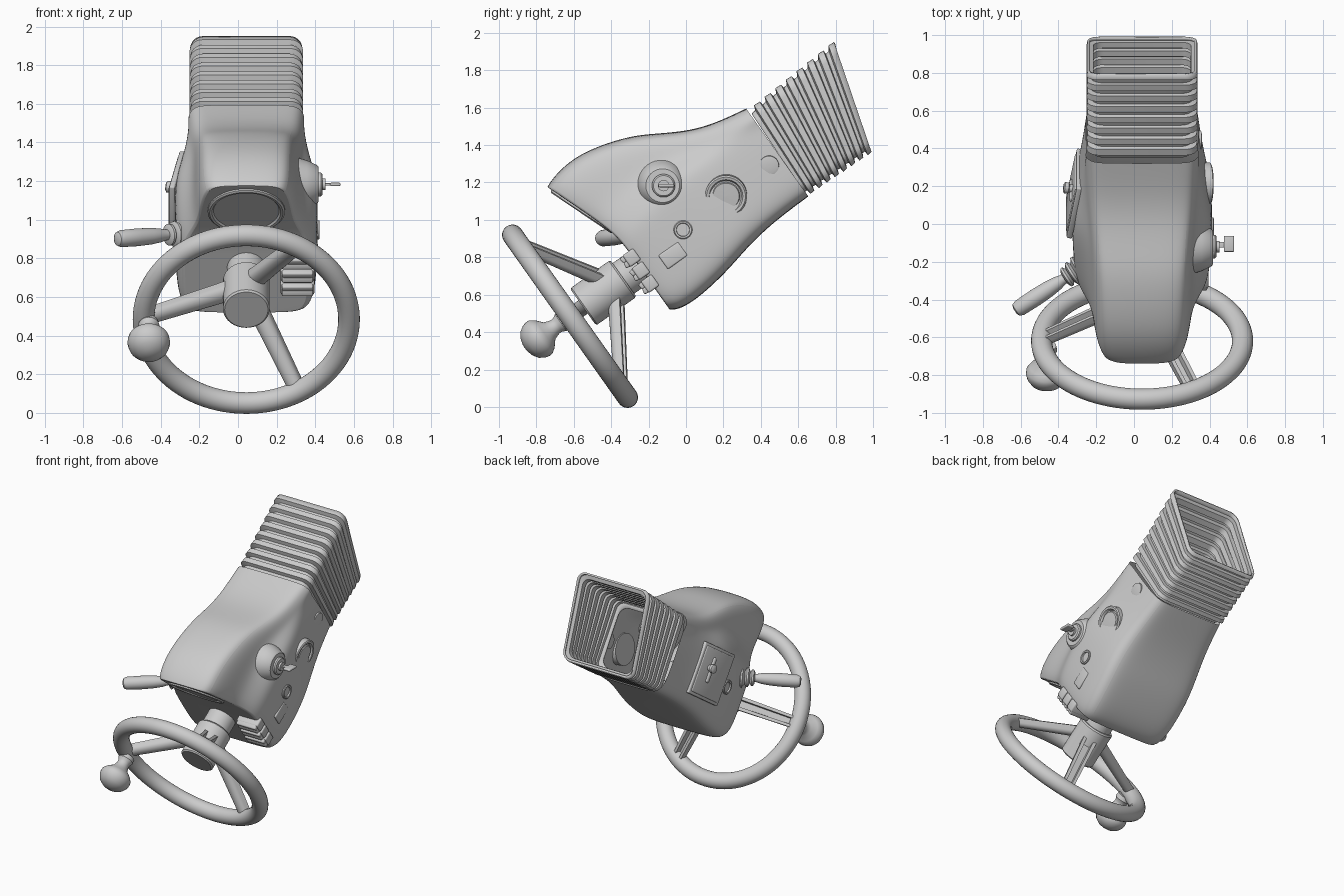
import bpy, bmesh
from math import sin, cos, pi, radians
from mathutils import Vector, Matrix

if "Cube" in bpy.data.objects:
    bpy.data.objects.remove(bpy.data.objects["Cube"])

# Column frame: local x = right, local y = up along wheel plane, local z = towards driver
CX = 0.043
U, A = Vector((0, -.578, .816)), Vector((0, .816, .578))
M = Matrix(((1, 0, 0, CX), (0, U.y, -A.y, -.62), (0, U.z, -A.z, .485), (0, 0, 0, 1)))
T = Matrix.Translation


def R(deg, axis):
    return Matrix.Rotation(radians(deg), 4, axis)


def finish(name, bm, mat=Matrix(), angle=35):
    bmesh.ops.recalc_face_normals(bm, faces=bm.faces)
    me = bpy.data.meshes.new(name)
    bm.to_mesh(me)
    bm.free()
    ob = bpy.data.objects.new(name, me)
    bpy.context.collection.objects.link(ob)
    ob.matrix_world = mat
    bpy.ops.object.select_all(action='DESELECT')
    ob.select_set(True)
    bpy.context.view_layer.objects.active = ob
    bpy.ops.object.shade_smooth_by_angle(angle=radians(angle))
    return ob


def loft(rings, caps=(True, True)):
    bm = bmesh.new()
    vs = [[bm.verts.new(p) for p in ring] for ring in rings]
    n = len(vs[0])
    for a, b in zip(vs, vs[1:]):
        for i in range(n):
            bm.faces.new((a[i], a[(i + 1) % n], b[(i + 1) % n], b[i]))
    if caps[0]:
        bm.faces.new(vs[0])
    if caps[1]:
        bm.faces.new(vs[-1])
    return bm, vs


def lathe(name, profile, mat, n=40):
    rings = [[(r * cos(2 * pi * i / n), r * sin(2 * pi * i / n), h) for i in range(n)] for r, h in profile]
    return finish(name, loft(rings)[0], mat)


def box(name, size, mat, bevel=.008):
    bm = bmesh.new()
    bmesh.ops.create_cube(bm, size=1, matrix=Matrix.Diagonal((*size, 1)))
    bmesh.ops.bevel(bm, geom=bm.edges[:], offset=bevel, segments=3, profile=.5, affect='EDGES')
    return finish(name, bm, mat)


def side(x, y, z, s=1):
    return T((x, y, z)) @ R(90 * s, 'Y')


def along(p, d):
    return T(p) @ Vector(d).to_track_quat('Z', 'Y').to_matrix().to_4x4()


# Housing: t, skew, half width, hood half width, bottom, shoulder, top
stations = [(.455, 1, .33, .237, -.28, .20, .635), (.50, .9, .35, .255, -.31, .22, .662),
            (.62, .55, .365, .26, -.318, .25, .688), (.82, .1, .372, .26, -.29, .29, .612),
            (.95, 0, .366, .265, -.257, .30, .525), (1.08, 0, .346, .275, -.232, .28, .448),
            (1.22, 0, .322, .283, -.218, .27, .395), (1.41, 0, .298, .288, -.214, .26, .362)]
rings = []
for t, k, W, H, vb, s, vt in stations:
    d = vt - s
    half = [(W * .5, vb), (W * .87, vb + .008), (W * .98, vb + .07), (W, vb + .18), (W, s - .12),
            (W - .008, s - .02), (H + .015, s + .25 * d), (H, s + .6 * d), (H - .03, s + .92 * d), (H * .6, vt)]
    full = half + [(-x, v) for x, v in reversed(half)]
    rings.append([(x, v, -(t - .155 * k * max(0, min(1, (v - .22) / .415)))) for x, v in full])
bm, vs = loft(rings, (False, False))
n = len(vs[0])
for i in range(n // 2 - 1):
    bm.faces.new((vs[0][i], vs[0][i + 1], vs[0][n - 2 - i], vs[0][n - 1 - i]))
crease = bm.edges.layers.float.new('crease_edge')
for ring, c in ((vs[0], .85), (vs[-1], 1)):
    for i in range(n):
        e = bm.edges.get((ring[i], ring[(i + 1) % n]))
        e[crease] = c
body = finish('housing', bm, M, 50)
mod = body.modifiers.new('smooth', 'SUBSURF')
mod.levels = mod.render_levels = 3


# Bellows between two tilted rounded rectangles
def bellow_ring(f, scale):
    top = Vector((CX, .335, 1.59)).lerp(Vector((CX, .79, 1.955)), f)
    bot = Vector((CX, .645, 1.125)).lerp(Vector((CX, .993, 1.36)), f)
    c, h = (top + bot) / 2, (top - bot) / 2
    v = h.normalized()
    hw, hh, r = .294 - .295 * (1 - scale), h.length - .295 * (1 - scale), .065
    out = []
    for q, (sx, sy) in enumerate(((1, 1), (-1, 1), (-1, -1), (1, -1))):
        for j in range(7):
            a = pi / 2 * (q + j / 6)
            out.append(c + Vector((sx * (hw - r) + r * cos(a), 0, 0)) + v * (sy * (hh - r) + r * sin(a)))
    return out


N = 8
rings = [bellow_ring(0, .78), bellow_ring(0, .9)]
for i in range(N):
    rings += [bellow_ring((i + f) / N, s) for f, s in ((.08, .91), (.38, .915), (.5, 1), (1, .985))]
bellows = finish('bellows', loft(rings, (False, False))[0], angle=25)
mod = bellows.modifiers.new('thickness', 'SOLIDIFY')
mod.thickness, mod.offset = .014, -1

# Steering wheel rim, hub and column
bpy.ops.mesh.primitive_torus_add(major_radius=.532, minor_radius=.056, major_segments=96, minor_segments=24)
rim = bpy.context.object
rim.name = 'wheel_rim'
rim.matrix_world = M
bpy.ops.object.shade_smooth()
lathe('wheel_hub', [(.112, -.085), (.121, -.094), (.121, -.34), (.112, -.35)], M, 48)
lathe('steering_column', [(.1, -.33), (.1, -.85), (.07, -.86), (.07, -.95)], M)

# Channel-section spokes
for i, ang in enumerate((60, 180, 300)):
    w = radians(ang)
    d0 = Vector((cos(w), sin(w), 0))
    p0, p1 = d0 * .07 + Vector((0, 0, -.255)), d0 * .515 + Vector((0, 0, -.015))
    d = (p1 - p0).normalized()
    e = Vector((-sin(w), cos(w), 0))
    nrm = d.cross(e)
    sec = [(.05 * cos(pi * j / 12), .042 * sin(pi * j / 12)) for j in range(13)]
    sec += [(-.05, -.035), (-.026, -.035), (-.022, .005), (.022, .005), (.026, -.035), (.05, -.035)]
    rings = [[p + e * a * k + nrm * b * k for a, b in sec] for p, k in ((p0, 1), (p1, .82))]
    finish('spoke_%d' % i, loft(rings)[0], M)

# Spinner knob on the rim
lathe('spinner_knob', [(.05, .03), (.055, .06), (.043, .08), (.042, .1), (.055, .135), (.09, .165), (.108, .19),
                       (.11, .21), (.104, .235), (.085, .265), (.055, .285), (.02, .295), (.003, .296)],
      M @ T((-.505, 0, 0)))

# Gauge under the hood
lathe('gauge', [(.2, -.03), (.2, .008), (.19, .014), (.178, .012), (.17, .002), (.003, .002)],
      M @ T((0, .42, -.38)) @ R(20.7, 'X'), 56)

# Rocker switches on the front corner
for i in range(3):
    v = .065 - .085 * i
    box('switch_base_%d' % i, (.175, .075, .07), M @ T((.265, v, -.45)), .01)
    for s in (-1, 1):
        box('rocker_%d_%d' % (i, s), (.16, .034, .04), M @ T((.265, v + .017 * s, -.415)) @ R(12 * s, 'X'))

# Ignition boss, lock and key
lathe('ignition_boss', [(.165, -.2), (.125, -.06), (.1, -.008), (.09, 0)], side(.417, -.125, 1.183))
lathe('ignition_lock', [(.062, -.02), (.062, .012), (.054, .02), (.03, .02), (.03, .035)], side(.417, -.12, 1.183))
box('key_blade', (.07, .03, .012), T((.465, -.11, 1.183)), .003)
box('key_head', (.055, .085, .018), T((.503, -.105, 1.183)), .007)

# Round dials and sockets on the sides
dial = [(.112, -.04), (.112, .008), (.104, .014), (.09, .012), (.082, -.002), (.074, -.002), (.07, .008), (.003, .01)]
socket = [(.05, -.03), (.05, .006), (.045, .01), (.036, .008), (.034, -.002), (.003, -.002)]
lathe('side_dial', dial, side(.392, .214, 1.128) @ R(9, 'Y'))
for s in (1, -1):
    lathe('side_socket_%d' % s, socket, side(CX + s * .37, -.016, .947, s))
lathe('side_plug', [(.055, -.03), (.052, .004), (.04, .007), (.003, .007)], side(.35, .444, 1.29) @ R(5, 'Y'))
box('side_plate', (.03, .09, .13), M @ T((.355, -.053, -.637)))

# Left access panel with latch
pm = M @ T((-.358, .06, -1.0)) @ R(-9.7, 'Y')
box('panel_frame', (.03, .37, .33), pm)
box('panel_door', (.03, .33, .29), pm @ T((-.006, 0, 0)))
box('panel_latch', (.03, .18, .035), pm @ T((-.017, .02, -.03)), .013)
lathe('latch_knob', [(.022, -.02), (.022, .025), (.03, .03), (.03, .05), (.02, .056)],
      pm @ T((-.012, .03, -.05)) @ R(-90, 'Y'))

# Direction lever with ribbed boot
base, tip = Vector((-.27, -.225, .93)), Vector((-.63, -.46, .9))
L = (tip - base).length
boot = []
for h, r in ((.02, .075), (.06, .066), (.095, .056)):
    boot += [(r - .018, h - .012), (r, h), (r, h + .012), (r - .018, h + .022)]
lm = along(base, tip - base)
lathe('lever_boot', boot, lm)
lathe('lever_handle', [(.025, 0), (.028, .13), (.036, .16), (.043, .22), (.046, .3), (.044, L - .03), (.036, L - .008),
                       (.02, L)], lm)
